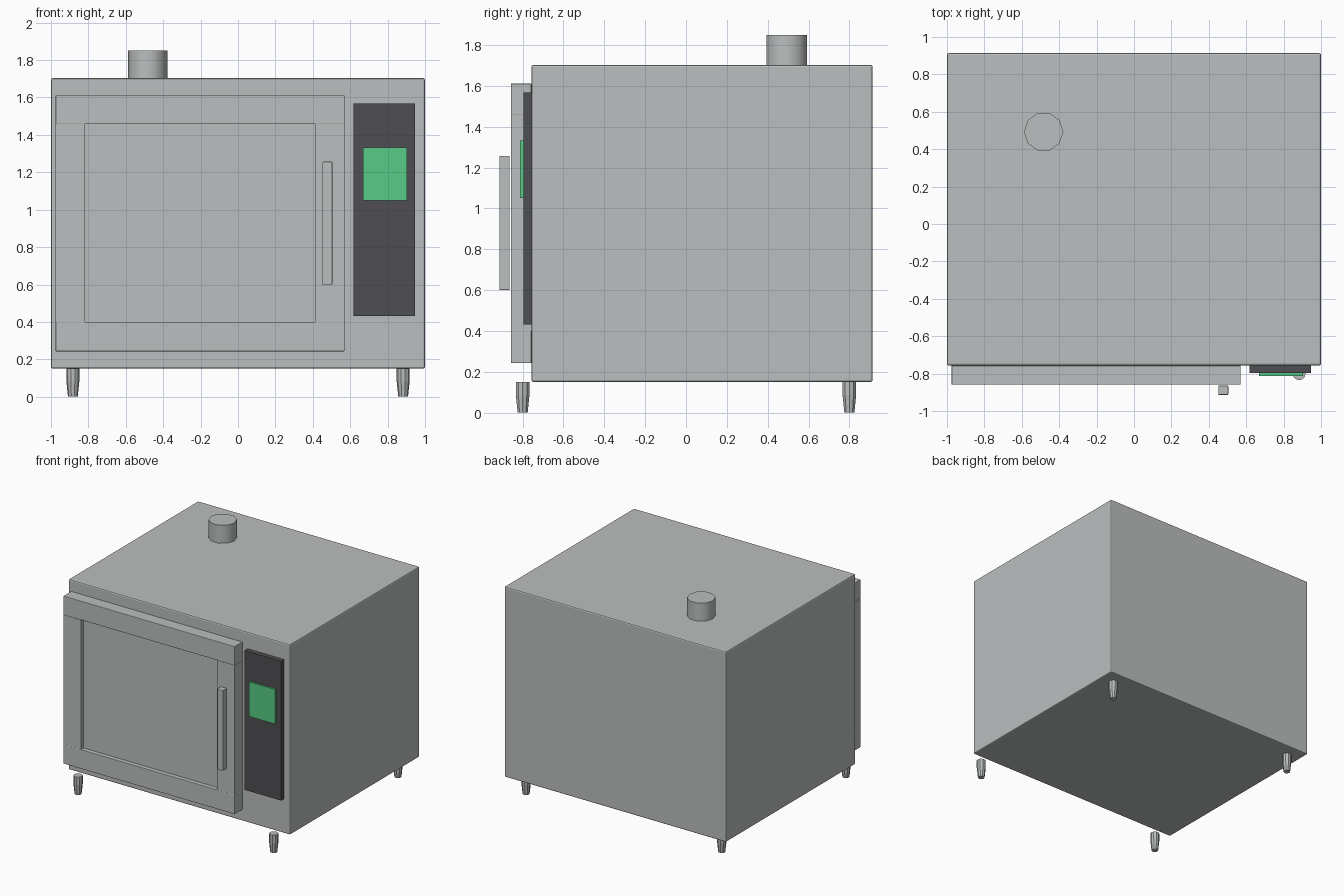
import bpy
import bmesh
import math

old = bpy.data.objects.get("Cube")
if old:
    bpy.data.objects.remove(old, do_unlink=True)


def make_material(name, rgb):
    mat = bpy.data.materials.new(name)
    mat.use_nodes = True
    colour = (*rgb, 1)
    mat.diffuse_color = colour
    mat.node_tree.nodes["Principled BSDF"].inputs["Base Color"].default_value = colour
    return mat


steel = make_material("steel grey", (0.50, 0.52, 0.52))
charcoal = make_material("charcoal", (0.078, 0.076, 0.084))
green = make_material("screen green", (0.095, 0.60, 0.24))


def add_object(name, bm, mat):
    mesh = bpy.data.meshes.new(name)
    bmesh.ops.recalc_face_normals(bm, faces=bm.faces)
    bm.to_mesh(mesh)
    bm.free()
    mesh.materials.append(mat)
    obj = bpy.data.objects.new(name, mesh)
    bpy.context.collection.objects.link(obj)
    return obj


def box(name, x, y, z, mat, bevel=0):
    """Box spanning the (min, max) pairs x, y and z."""
    bm = bmesh.new()
    bmesh.ops.create_cube(bm, size=1)
    for v in bm.verts:
        v.co = [lo + (c + 0.5) * (hi - lo) for c, (lo, hi) in zip(v.co, (x, y, z))]
    obj = add_object(name, bm, mat)
    if bevel:
        mod = obj.modifiers.new("Bevel", "BEVEL")
        mod.width = bevel
        mod.segments = 2
    return obj


def turned(name, profile, x, y, mat, sides=10):
    """Closed upright solid from (radius, height) rings."""
    bm = bmesh.new()
    rings = []
    for r, z in profile:
        angles = [2 * math.pi * i / sides for i in range(sides)]
        rings.append([bm.verts.new((x + r * math.cos(a), y + r * math.sin(a), z))
                      for a in angles])
    for low, high in zip(rings, rings[1:]):
        for i in range(sides):
            j = (i + 1) % sides
            bm.faces.new((low[i], low[j], high[j], high[i]))
    bm.faces.new(rings[0])
    bm.faces.new(rings[-1])
    return add_object(name, bm, mat)


# Cabinet
box("cabinet", (-1, 1), (-0.757, 0.914), (0.15, 1.703), steel, 0.01)

# Flue on the roof
flue = turned("flue", [(0.105, 1.69), (0.105, 1.85)], -0.483, 0.493, steel)
bpy.ops.object.select_all(action="DESELECT")
flue.select_set(True)
bpy.context.view_layer.objects.active = flue
bpy.ops.object.shade_smooth_by_angle(angle=math.radians(40))

# Door: rails, stiles and recessed panel
left, right, front, back = -0.975, 0.57, -0.858, -0.757
box("door_top_rail", (left, right), (front, back), (1.457, 1.611), steel, 0.003)
box("door_bottom_rail", (left, right), (front, back), (0.243, 0.40), steel, 0.003)
box("door_right_stile", (left, -0.817), (front, back), (0.40, 1.457), steel)
box("door_left_stile", (0.412, right), (front, back), (0.40, 1.457), steel)
box("door_panel", (-0.817, 0.412), (-0.823, back), (0.40, 1.457), steel)
box("door_handle", (0.451, 0.504), (-0.914, -0.864), (0.60, 1.257), steel, 0.004)

# Controls
box("control_panel", (0.618, 0.947), (-0.797, back), (0.432, 1.568), charcoal)
box("control_screen", (0.667, 0.904), (-0.812, -0.797), (1.05, 1.332), green)

# Four tapered feet
foot_profile = [(0.026, 0), (0.035, 0.085), (0.035, 0.15)]
for x, side in ((-0.883, "right"), (0.883, "left")):
    for y, end in ((-0.80, "front"), (0.80, "back")):
        turned(f"{end}_{side}_foot", foot_profile, x, y, steel)
